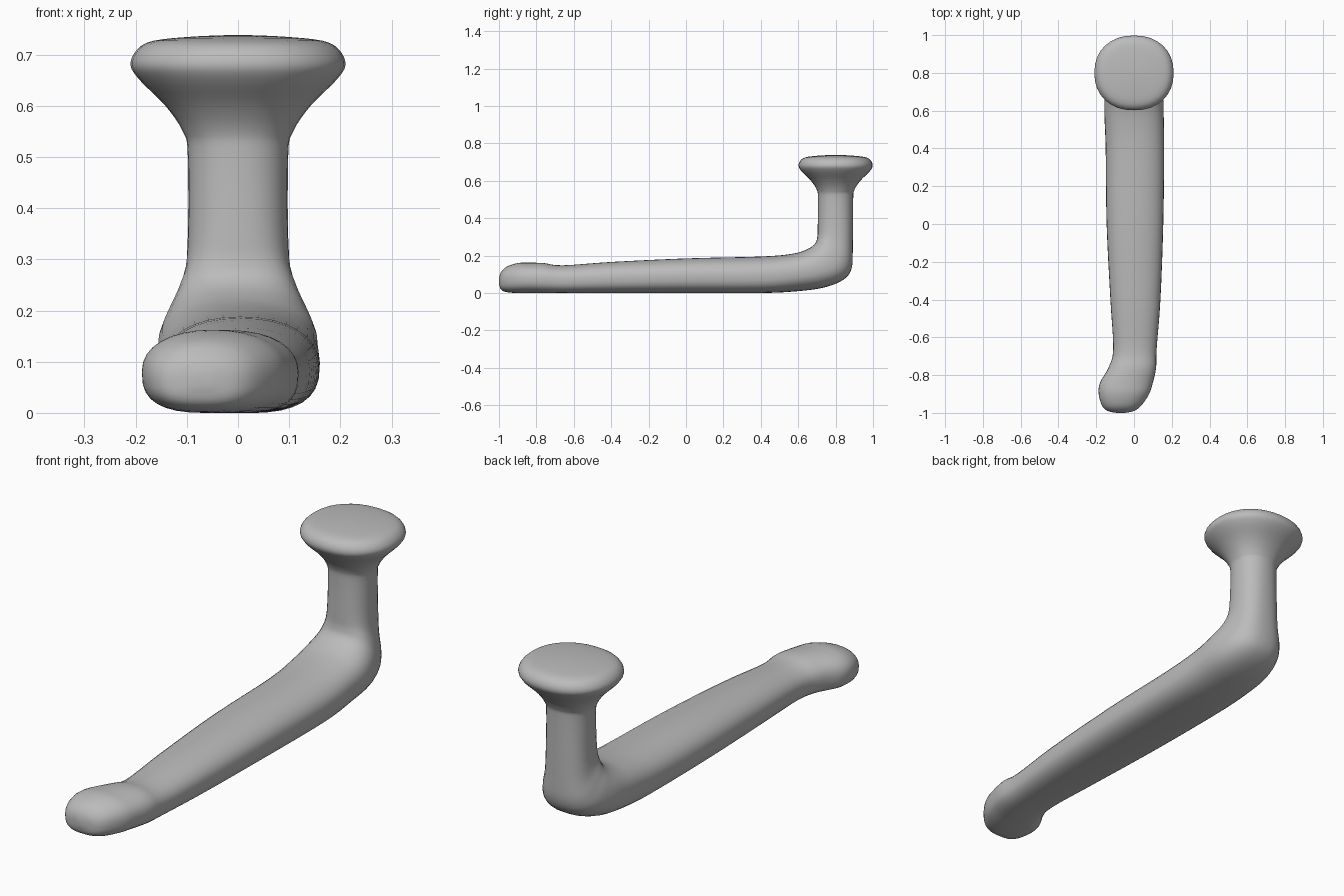
import bpy
import bmesh
from math import cos, sin, pi, copysign
from mathutils import Vector

if "Cube" in bpy.data.objects:
    bpy.data.objects.remove(bpy.data.objects["Cube"], do_unlink=True)

SIDES = 32
STEPS = 4


def material(name, color):
    mat = bpy.data.materials.new(name)
    mat.use_nodes = True
    mat.diffuse_color = color
    mat.node_tree.nodes["Principled BSDF"].inputs["Base Color"].default_value = color
    return mat


def station(left, right, inner, outer, round_in, round_out):
    """One cross-section: x limits, inner and outer (y, z), squareness of each half."""
    return Vector((left, right, *inner, *outer, round_in, round_out))


def catmull(a, b, c, d, t):
    return 0.5 * (2 * b + (c - a) * t + (2 * a - 5 * b + 4 * c - d) * t ** 2
                  + (3 * b - a - 3 * c + d) * t ** 3)


def smooth_path(stations):
    padded = [stations[0], *stations, stations[-1]]
    result = []
    for i in range(len(stations) - 1):
        for step in range(STEPS):
            result.append(catmull(*padded[i:i + 4], step / STEPS))
    return result + [stations[-1]]


def power(value, exponent):
    return copysign(abs(value) ** (2 / exponent), value)


def ring(bm, s):
    left, right, iy, iz, oy, oz, round_in, round_out = s
    verts = []
    for i in range(SIDES):
        angle = 2 * pi * i / SIDES
        n = round_in if sin(angle) >= 0 else round_out
        u, v = power(cos(angle), n), power(sin(angle), n)
        x = (left + right) / 2 + u * (right - left) / 2
        y = (iy + oy) / 2 + v * (iy - oy) / 2
        z = (iz + oz) / 2 + v * (iz - oz) / 2
        verts.append(bm.verts.new((x, y, z)))
    return verts


def loft(name, stations, mat):
    bm = bmesh.new()
    rings = [ring(bm, s) for s in smooth_path(stations)]
    for a, b in zip(rings, rings[1:]):
        for i in range(SIDES):
            j = (i + 1) % SIDES
            bm.faces.new((a[i], a[j], b[j], b[i]))
    bm.faces.new(rings[0])
    bm.faces.new(rings[-1])
    bmesh.ops.recalc_face_normals(bm, faces=bm.faces)
    mesh = bpy.data.meshes.new(name)
    bm.to_mesh(mesh)
    bm.free()
    mesh.materials.append(mat)
    obj = bpy.data.objects.new(name, mesh)
    bpy.context.collection.objects.link(obj)
    bpy.context.view_layer.objects.active = obj
    obj.select_set(True)
    bpy.ops.object.shade_smooth_by_angle(angle=pi / 3)
    return obj


grey = material("plain grey", (0.5, 0.5, 0.5, 1))
path = []

# Long flat-bottomed arm with a turned rounded toe: y, left, right, top, bottom
arm = [
    (-1, -0.09, -0.05, 0.08, 0.05),
    (-0.99, -0.14, 0, 0.11, 0.02),
    (-0.96, -0.17, 0.04, 0.14, 0.005),
    (-0.9, -0.187, 0.08, 0.16, 0),
    (-0.84, -0.18, 0.1, 0.162, 0),
    (-0.76, -0.135, 0.117, 0.16, 0),
    (-0.66, -0.11, 0.12, 0.148, 0),
    (-0.4, -0.125, 0.14, 0.166, 0),
    (0, -0.145, 0.155, 0.185, 0),
    (0.4, -0.15, 0.16, 0.195, 0),
]
for y, left, right, top, bottom in arm:
    path.append(station(left, right, (y, top), (y, bottom), 2.2, 2.8))

# Bend from the arm up into the post: half width, inner and outer points
bend = [
    (0.157, (0.57, 0.21), (0.6, 0.01)),
    (0.155, (0.65, 0.235), (0.74, 0.03)),
    (0.14, (0.69, 0.265), (0.84, 0.07)),
    (0.12, (0.702, 0.3), (0.885, 0.13)),
    (0.1, (0.704, 0.35), (0.892, 0.25)),
]
for half, inner, outer in bend:
    path.append(station(-half, half, inner, outer, 2.4, 2.5))

# Upright post flaring into the mushroom head: z, half width, half depth
post = [
    (0.5, 0.098, 0.094),
    (0.55, 0.108, 0.1),
    (0.6, 0.142, 0.132),
    (0.65, 0.192, 0.182),
    (0.68, 0.21, 0.198),
    (0.71, 0.197, 0.187),
    (0.727, 0.165, 0.155),
    (0.735, 0.09, 0.085),
    (0.738, 0.02, 0.02),
]
for z, half, depth in post:
    path.append(station(-half, half, (0.8 - depth, z), (0.8 + depth, z), 2.2, 2.2))

loft("bent_arm_with_round_head", path, grey)
